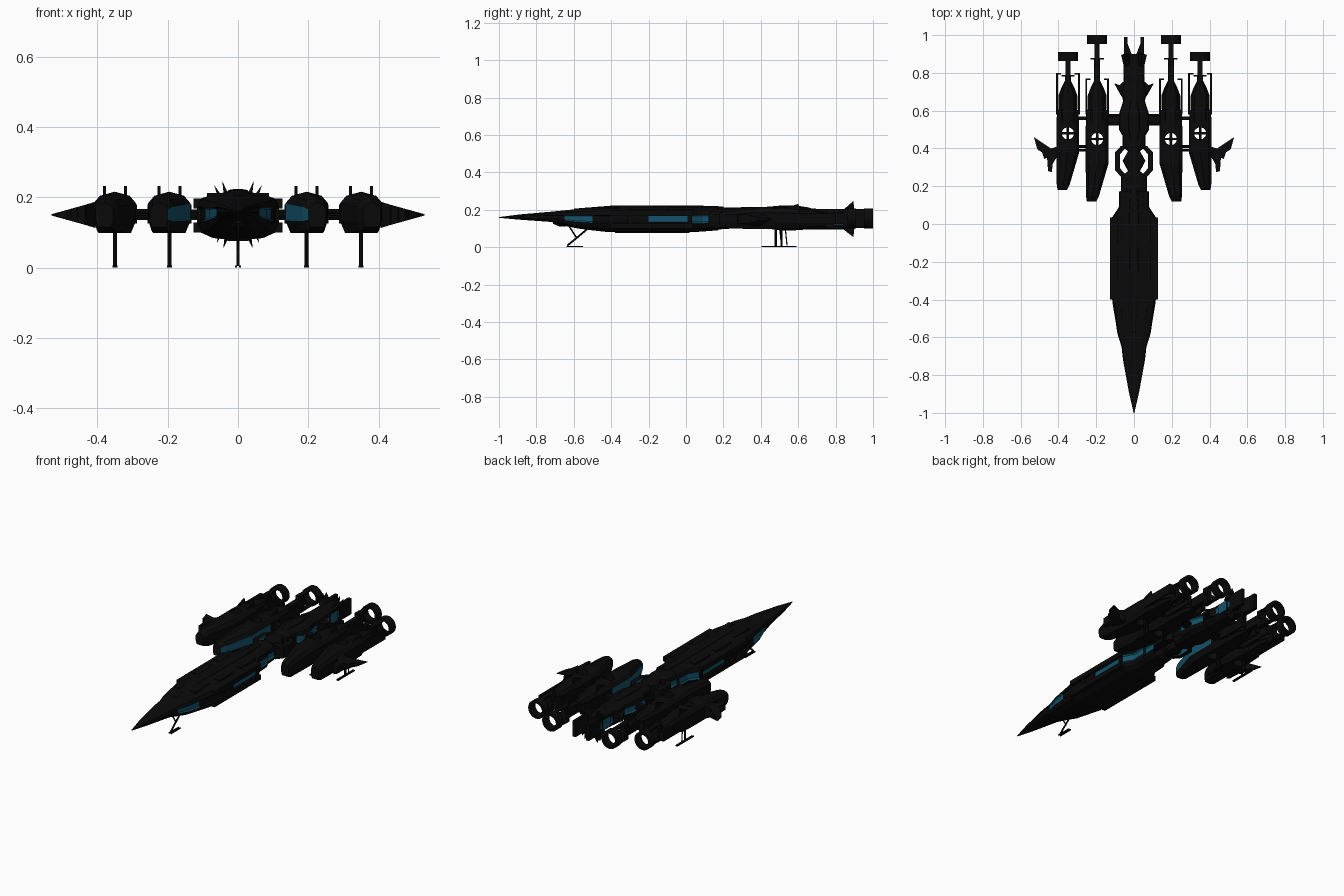
import bpy, bmesh, math
from mathutils import Vector

if "Cube" in bpy.data.objects:
    bpy.data.objects.remove(bpy.data.objects["Cube"])


def material(name, col):
    m = bpy.data.materials.new(name)
    m.diffuse_color = (*col, 1)
    m.use_nodes = True
    m.node_tree.nodes["Principled BSDF"].inputs["Base Color"].default_value = m.diffuse_color
    return m


BLACK = material("hull black", (0.003, 0.003, 0.003))
TEAL = material("panel teal", (0.007, 0.085, 0.145))


def mesh(name, verts, faces, rule=None):
    """Build an object; rule(face centre, normal) decides which faces are teal."""
    me = bpy.data.meshes.new(name)
    me.from_pydata(verts, [], faces)
    bm = bmesh.new()
    bm.from_mesh(me)
    bmesh.ops.recalc_face_normals(bm, faces=bm.faces)
    for f in bm.faces:
        f.material_index = int(bool(rule and rule(f.calc_center_median(), f.normal)))
    bm.to_mesh(me)
    bm.free()
    me.materials.append(BLACK)
    me.materials.append(TEAL)
    ob = bpy.data.objects.new(name, me)
    bpy.context.collection.objects.link(ob)
    return ob


def loft(name, section, stations, rule=None):
    """Stations are (y, x0, x1, z0, z1); section points are fractions of that box."""
    n = len(section)
    verts = [(x0 + (x1 - x0) * u, y, z0 + (z1 - z0) * v)
             for y, x0, x1, z0, z1 in stations for u, v in section]
    faces = [(k * n + i, k * n + (i + 1) % n, (k + 1) * n + (i + 1) % n, (k + 1) * n + i)
             for k in range(len(stations) - 1) for i in range(n)]
    faces += [tuple(range(n)), tuple(range(len(verts) - n, len(verts)))]
    return mesh(name, verts, faces, rule)


def slab(name, outline, half, z=0.15, rule=None):
    """Flat plan outline, thickened in z; half may depend on x."""
    h = half if callable(half) else (lambda x: half)
    n = len(outline)
    verts = [(x, y, z + s * h(x)) for s in (-1, 1) for x, y in outline]
    faces = [tuple(range(n)), tuple(range(n, 2 * n))]
    faces += [(i, (i + 1) % n, n + (i + 1) % n, n + i) for i in range(n)]
    return mesh(name, verts, faces, rule)


def box(name, x, y, z, rule=None):
    (a, b), (c, d) = x, y
    return slab(name, [(a, c), (b, c), (b, d), (a, d)], (z[1] - z[0]) / 2, sum(z) / 2, rule)


def rod(name, p, q, r, sides=8):
    p, q = Vector(p), Vector(q)
    d = (q - p).normalized()
    u = d.orthogonal().normalized()
    w = d.cross(u)
    verts = [c + r * (math.cos(t) * u + math.sin(t) * w) for c in (p, q)
             for t in (2 * math.pi * i / sides for i in range(sides))]
    faces = [tuple(range(sides)), tuple(range(sides, 2 * sides))]
    faces += [(i, (i + 1) % sides, sides + (i + 1) % sides, sides + i) for i in range(sides)]
    return mesh(name, verts, faces)


def ring(name, x, y0, y1, z, ro, ri, sides=24):
    prof = [(ro, y0), (ro, y1), (ri, y1), (ri, y0)]
    verts, faces = [], []
    for i in range(sides):
        t = 2 * math.pi * i / sides
        verts += [(x + r * math.cos(t), y, z + r * math.sin(t)) for r, y in prof]
        j = (i + 1) % sides
        faces += [(4 * i + k, 4 * i + (k + 1) % 4, 4 * j + (k + 1) % 4, 4 * j + k) for k in range(4)]
    ob = mesh(name, verts, faces)
    bpy.context.view_layer.objects.active = ob
    ob.select_set(True)
    bpy.ops.object.shade_smooth_by_angle()
    ob.select_set(False)
    return ob


def within(y, ranges):
    return any(a < y < b for a, b in ranges)


# Main hull: faceted section with a recessed channel along each side
half = [(0.18, 1), (0.62, .93), (.92, .84), (1, .68), (.93, .63), (.93, .39), (1, .33), (.88, .14), (.6, .03), (.25, 0)]
HULL = [(.5 + u / 2, v) for u, v in half] + [(.5 - u / 2, v) for u, v in reversed(half)]


def hull_stations(rows):
    return [(y, -w, w, a, b) for y, w, a, b in rows]


loft("main_hull", HULL, hull_stations([
    (-1, .002, .157, .161), (-.89, .027, .147, .175), (-.72, .058, .135, .19), (-.65, .066, .115, .197),
    (-.58, .088, .1, .204), (-.5, .1, .09, .211), (-.41, .115, .08, .217), (-.2, .119, .08, .217),
    (.03, .119, .08, .217), (.09, .08, .084, .216), (.17, .08, .09, .216), (.175, .068, .095, .212),
    (.25, .068, .1, .212), (.28, .032, .105, .21), (.335, .06, .1, .212), (.385, .032, .105, .21),
    (.41, .06, .1, .214), (.47, .062, .095, .215), (.5, .08, .09, .215), (.58, .08, .09, .215),
    (.65, .058, .095, .21), (.7, .066, .095, .205), (.75, .055, .095, .203), (.9, .052, .095, .203)]),
    lambda c, n: abs(n.x) > .5 and .13 < c.z < .175
    and within(c.y, [(-.66, -.5), (-.2, .25), (.3, .37), (.47, .9)]))

# Dorsal and ventral spine plates
loft("dorsal_spine", HULL, hull_stations([(-.6, .008, .19, .206), (-.4, .022, .2, .222),
                                          (.05, .026, .2, .223), (.2, .016, .2, .218)]))
loft("tail_spine", HULL, hull_stations([(.42, .015, .2, .215), (.5, .03, .2, .222), (.58, .03, .2, .224), (.66, .014, .195, .212)]))
box("ventral_keel", (-.03, .03), (-.38, .02), (.075, .085))

for s in (-1, 1):
    X = lambda a, b: tuple(sorted((s * a, s * b)))
    # Side armour rails and side panel outline
    for z in ((.168, .196), (.1, .128)):
        box("armour_rail", X(.1, .126), (-.4, .035), z)
    for y in (-.3, -.22, .02):
        box("channel_rib", X(.1, .117), (y - .012, y + .012), (.125, .17))
    for y, w in ((-.5, .05), (-.3, .07), (-.1, .07)):
        box("deck_plate", X(w - .018, w + .018), (y, y + .14), (.19, .2125))
    # Hexagonal window frame around the neck
    slab("neck_frame", [(s * x, y) for x, y in [
        (.035, .25), (.07, .25), (.1, .285), (.1, .38), (.07, .412), (.035, .412), (.074, .37), (.074, .295)]],
        .032, .155, lambda c, n: abs(n.x) > .9 and abs(c.x) < .08)
    # Swept tail fins and rear prongs
    slab("tail_fin", [(s * x, y) for x, y in [(.05, .65), (.075, .69), (.105, .745), (.075, .735), (.05, .76)]],
         lambda x: max(.004, .05 - abs(x) * .4), .15)
    box("tail_prong", X(.034, .053), (.88, .99), (.105, .2))
    mesh("prong_notch", [(s * .053, .88, z) for z in (.11, .195)] + [(s * .005, .88, z) for z in (.11, .195)]
         + [(s * .034, .955, z) for z in (.11, .195)], [(0, 1, 3, 2), (2, 3, 5, 4), (0, 1, 5, 4), (0, 2, 4), (1, 3, 5)])
    box("tail_panel", X(.05, .0565), (.79, .86), (.12, .18), lambda c, n: abs(n.x) > .9)
    # Star of spikes round the tail
    for bx, bz, tx, tz in ((.03, .195, .045, .247), (.045, .19, .068, .235), (.028, .1, .042, .054), (.045, .11, .06, .07)):
        base = [(s * (bx - .009), .835, bz), (s * (bx + .009), .835, bz),
                (s * (bx + .009), .9, bz), (s * (bx - .009), .9, bz)]
        mesh("tail_spike", base + [(s * tx, .895, tz)], [(0, 1, 2, 3), (0, 1, 4), (1, 2, 4), (2, 3, 4), (3, 0, 4)])

    # Cross pipes joining hull and pods
    for y in (.53, .55, .575):
        rod("inner_pipe", (s * .05, y, .15), (s * .16, y, .15), .008)
    for z in (.142, .16):
        for y in (.39, .41):
            rod("outer_pipe", (s * .24, y, z), (s * .31, y, z), .007)
    box("inner_pylon", X(.07, .14), (.535, .57), (.135, .165))
    box("outer_pylon", X(.25, .3), (.55, .57), (.135, .165))

    # Engine pods: centre x, nose y, fan y, shaft end y
    for label, cx, y0, fan, end in (("inner", .195, .12, .45, 1.0), ("outer", .35, .18, .48, .91)):
        POD = [(.5, 1), (.85, .9), (1, .72), (1, .3), (.88, .0), (.12, .0), (0, .3), (0, .72), (.15, .9)]
        body = [(y0, .005, .055, .115, .185), (y0 + .03, -.01, .059, .104, .2), (y0 + .2, -.06, .061, .098, .216),
                (.5, -.06, .061, .098, .216), (.6, -.055, .058, .1, .212), (.61, -.045, .048, .105, .205),
                (.69, -.04, .04, .11, .2), (.75, -.016, .016, .12, .185)]
        pod = loft(label + "_pod", POD, [(y, s * (cx + a), s * (cx + b), z0, z1) for y, a, b, z0, z1 in body],
                   lambda c, n: label == "inner" and abs(n.x) > .8 and abs(c.x) < cx and c.y < .5 and .13 < c.z < .18)
        # Open vertical lift fan with crossed blades
        cut = rod("fan_cutter", (s * cx, fan, 0), (s * cx, fan, .4), .032, 20)
        cut.hide_render = True
        mod = pod.modifiers.new("fan", "BOOLEAN")
        mod.operation, mod.object, mod.solver = "DIFFERENCE", cut, "EXACT"
        bpy.context.view_layer.objects.active = pod
        bpy.ops.object.modifier_apply(modifier="fan")
        bpy.data.objects.remove(cut)
        box("fan_blade", (s * cx - .034, s * cx + .034), (fan - .006, fan + .006), (.14, .165))
        box("fan_blade", (s * cx - .006, s * cx + .006), (fan - .034, fan + .034), (.14, .165))
        rod("fan_hub", (s * cx, fan, .135), (s * cx, fan, .175), .011, 12)
        # Side rails with inturned tips
        top = .77 if label == "inner" else .8
        for d in (-1, 1):
            e = cx + d * .058
            box("pod_rail", X(e - .005, e + .005), (.58, top), (.125, .18))
            box("rail_tip", X(e + d * .005, e - d * .022), (top - .008, top), (.125, .18))
            slab("pod_tail_fin", [(s * (cx + d * x), y) for x, y in [(.02, .6), (.05, .61), (.05, .68), (.035, .72), (.015, .76)]], .02, .15)
            # Raised spine fins
            mesh("pod_top_fin", [(s * (cx + d * .03 + o), y, z) for o in (-.004, .004)
                                 for y, z in ((.51, .2), (.6, .232), (.61, .2))],
                 [(0, 1, 2), (3, 4, 5), (0, 1, 4, 3), (1, 2, 5, 4), (2, 0, 3, 5)])
        # Shaft, cross arms and exhaust ring
        box("engine_shaft", X(cx - .016, cx + .016), (.7, end - .12), (.125, .18))
        box("ring_strut", X(cx - .013, cx + .013), (end - .13, end - .03), (.195, .203))
        box("ring_strut", X(cx - .013, cx + .013), (end - .13, end - .03), (.102, .11))
        box("strut_root", X(cx - .015, cx + .015), (end - .16, end - .12), (.102, .203))
        box("cross_arm", X(cx - .035, cx + .035), (end - .128, end - .121), (.145, .16))
        ring("exhaust_ring", s * cx, end - .047, end, .153, .053, .038)
        # Landing leg and skid
        ly = fan + .03
        rod("pod_leg", (s * cx, ly, .006), (s * cx, ly, .11), .006)
        rod("leg_brace", (s * cx, ly + .03, .01), (s * cx, ly + .02, .11), .003)
        box("pod_skid", X(cx - .007, cx + .007), (ly - .075, ly + .08), (0, .006))

    # Swept jagged winglet on the outer pod
    slab("winglet", [(s * x, y) for x, y in [(.405, .41), (.44, .4), (.53, .46), (.512, .395), (.487, .38), (.475, .345),
                                            (.46, .35), (.455, .28), (.435, .275), (.43, .32), (.405, .36)]],
         lambda x: max(.002, (.53 - abs(x)) * .3))

# Nose landing gear
rod("nose_leg", (0, -.635, .008), (0, -.53, .095), .005)
rod("nose_brace", (0, -.63, .12), (0, -.585, .05), .004)
for s in (-1, 1):
    box("nose_skid", (s * .006 - .003, s * .006 + .003), (-.64, -.55), (0, .006))
# Sensor under the nose
loft("chin_sensor", HULL, hull_stations([(-.71, .01, .125, .145), (-.68, .02, .112, .14), (-.64, .015, .11, .13)]))
